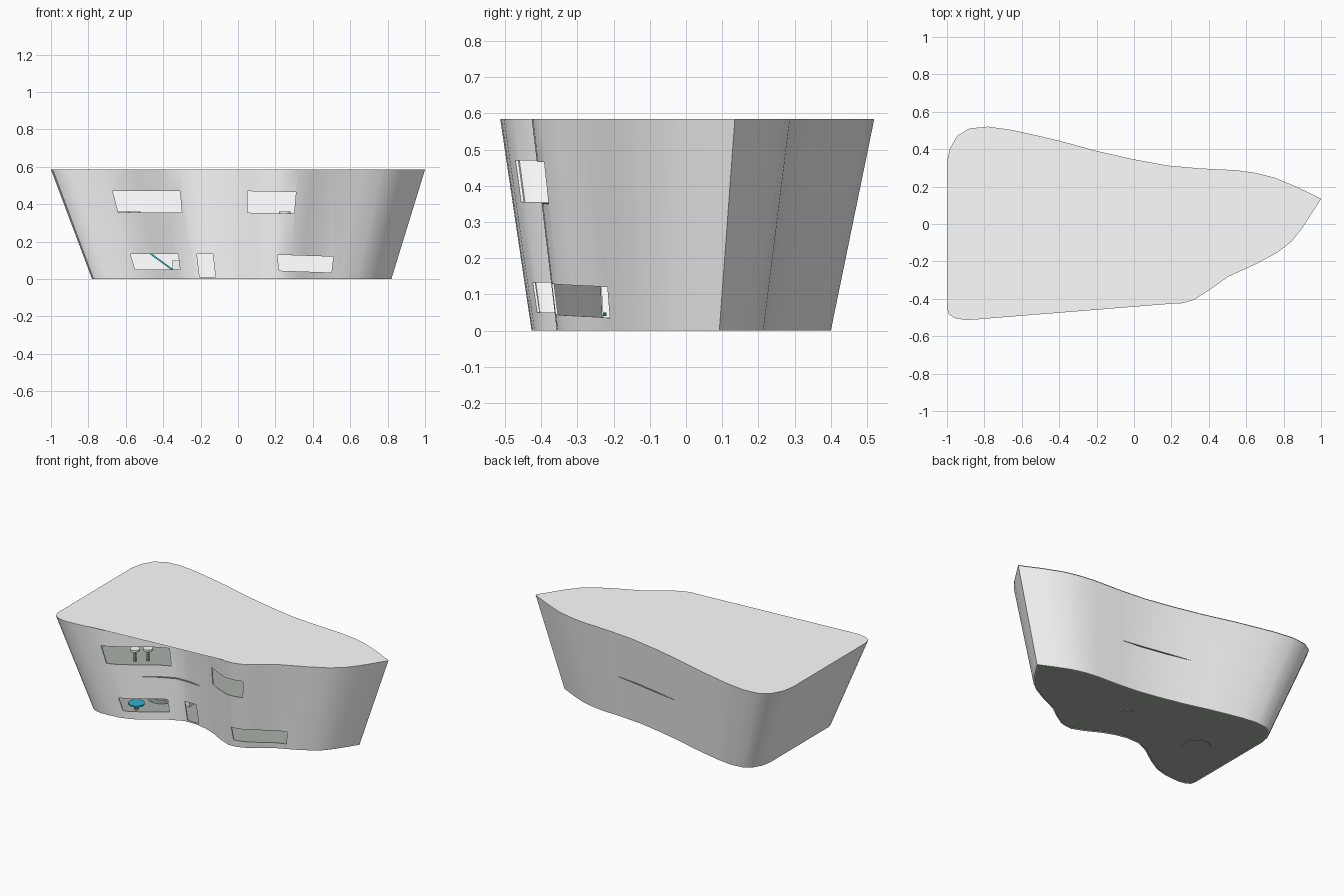
import bpy, bmesh, math
from mathutils import Vector

if "Cube" in bpy.data.objects:
    bpy.data.objects.remove(bpy.data.objects["Cube"])

H = 0.585
# plan outline at roof level: shared part, then the concave entrance bay
MAIN = [(-.76, -.503), (-.84, -.51), (-.9, -.513), (-.96, -.502), (-.99, -.48), (-1, -.44),
        (-1, .32), (-.985, .40), (-.945, .47), (-.88, .51), (-.78, .52), (-.65, .502),
        (-.52, .473), (-.40, .445), (-.2, .39), (0, .345), (.18, .312), (.35, .297),
        (.55, .287), (.65, .273), (.75, .248), (.87, .198), (1, .135), (.9, -.02),
        (.84, -.095), (.77, -.15), (.66, -.21), (.5, -.283), (.4, -.355), (.32, -.405),
        (.26, -.423), (.2, -.426)]
BAY = [(.1, -.385), (0, -.33), (-.1, -.29), (-.2, -.268), (-.31, -.27), (-.42, -.32),
       (-.55, -.412), (-.66, -.475)]


def material(name, r, g, b):
    m = bpy.data.materials.new(name)
    m.diffuse_color = (r, g, b, 1)
    return m


pale = material("pale_wall", 1, .985, 1)
pale.diffuse_color = (1.35, 1.32, 1.4, 1)
dark = material("floor_grey", .41, .44, .41)
blue = material("blue", .03, .45, .6)


def ring(z, pts, inset=0.0):
    """Outline tapered towards the ground, optionally inset."""
    k = 0.8 + 0.2 * z / H
    out = []
    n = len(pts)
    for i, (x, y) in enumerate(pts):
        a, b = Vector(pts[i - 1]), Vector(pts[(i + 1) % n])
        t = (b - a).normalized()
        x, y = x + t.y * inset, y - t.x * inset
        out.append((x * k + .02 * (1 - z / H), y * k - .016 * (1 - z / H), z))
    return out


def make(name, verts, faces, mat=None):
    me = bpy.data.meshes.new(name)
    me.from_pydata(verts, [], faces)
    bm = bmesh.new()
    bm.from_mesh(me)
    bmesh.ops.recalc_face_normals(bm, faces=bm.faces)
    bm.to_mesh(me)
    bm.free()
    ob = bpy.data.objects.new(name, me)
    bpy.context.collection.objects.link(ob)
    if mat:
        me.materials.append(mat)
    return ob


def plate(name, z, pts, mat, up=True):
    v = ring(z, pts)
    ob = make(name, v, [list(range(len(v)))], mat)
    if (ob.data.polygons[0].normal.z > 0) != up:
        ob.data.flip_normals()
    return ob


def prism(name, a, b, mat=None):
    """Solid between two matching loops of points."""
    n = len(a)
    f = [(i, (i + 1) % n, n + (i + 1) % n, n + i) for i in range(n)]
    return make(name, a + b, f + [list(range(n)), list(range(n, 2 * n))], mat)


def cyl(name, x, y, z0, z1, r, n=16, mat=None):
    loop = [(x + r * math.cos(2 * math.pi * i / n), y + r * math.sin(2 * math.pi * i / n))
            for i in range(n)]
    return prism(name, [(*p, z0) for p in loop], [(*p, z1) for p in loop], mat)


# thin leaning wall shell, smooth except at the sharp corners
wall_pts = MAIN + BAY
n = len(wall_pts)
loops = [ring(0, wall_pts), ring(H, wall_pts), ring(H, wall_pts, -.008), ring(0, wall_pts, -.008)]
if loops[2][6][0] < -1:  # inset must point inwards
    loops[2:] = [ring(H, wall_pts, .008), ring(0, wall_pts, .008)]
wall = make("outer_wall", sum(loops, []),
            [(k * n + i, k * n + (i + 1) % n, (k + 1) % 4 * n + (i + 1) % n, (k + 1) % 4 * n + i)
             for k in range(4) for i in range(n)], pale)
for p in wall.data.polygons:
    p.use_smooth = True
wall.data.set_sharp_from_angle(angle=math.radians(32))

# window and door openings, drawn in the front view
OPENINGS = {
    "upper_left_window": [(-.64, .355), (-.30, .355), (-.31, .47), (-.67, .47)],
    "upper_right_window": [(.05, .355), (.30, .35), (.31, .465), (.05, .47)],
    "lower_left_window": [(-.55, .05), (-.31, .05), (-.32, .133), (-.575, .133)],
    "door": [(-.205, .01), (-.12, .01), (-.135, .135), (-.22, .135)],
    "lower_right_window": [(.22, .045), (.5, .035), (.51, .12), (.21, .13)]}
for name, q in OPENINGS.items():
    c = prism(name + "_cutter", [(x, -.7, z) for x, z in q], [(x, -.12, z) for x, z in q], pale)
    c.hide_render = True
    c.hide_set(True)
    m = wall.modifiers.new(name, 'BOOLEAN')
    m.operation, m.solver, m.object = 'DIFFERENCE', 'EXACT', c

# roof runs straight over the entrance bay; the upper floor just pokes out of the hollows
plate("roof", H + .003, MAIN, pale)
slab = [(x, y - .016) if -.45 < x < -.15 and y < 0 else (x, y + .012) if -.1 < x < .3 and y > 0
        else (x, y) for x, y in wall_pts]
plate("upper_floor", .28, slab, dark)
plate("ground_floor", .004, wall_pts, dark, up=False)

# furniture
cyl("table_top", -.55, -.27, .04, .05, .05, 16, blue)
cyl("table_leg", -.55, -.27, .004, .04, .012, 8, dark)
cyl("round_base", -.52, -.05, 0, .03, .085, 16, dark)
cyl("centre_column", .05, 0, 0, .28, .035, 16, dark)
for i, (x, y) in enumerate([(-.61, -.2), (-.55, -.15), (.25, -.15)]):
    cyl(f"stool_seat_{i}", x, y, .35, .362, .03, 16, pale)
    cyl(f"stool_leg_{i}", x, y, .28, .35, .01, 8, dark)
side = [(-.65, .275), (-.28, .004), (-.295, .004), (-.665, .275)]
prism("ramp", [(x, .03, z) for x, z in side], [(x, .13, z) for x, z in side], blue)
box = [(-.35, .005), (-.31, .005), (-.31, .1), (-.35, .1)]
prism("ramp_post", [(x, -.06, z) for x, z in box], [(x, -.02, z) for x, z in box], pale)

for m in bpy.data.materials:
    if m.users and not m.is_grease_pencil:
        m.use_nodes = True
        m.node_tree.nodes["Principled BSDF"].inputs["Base Color"].default_value = m.diffuse_color
